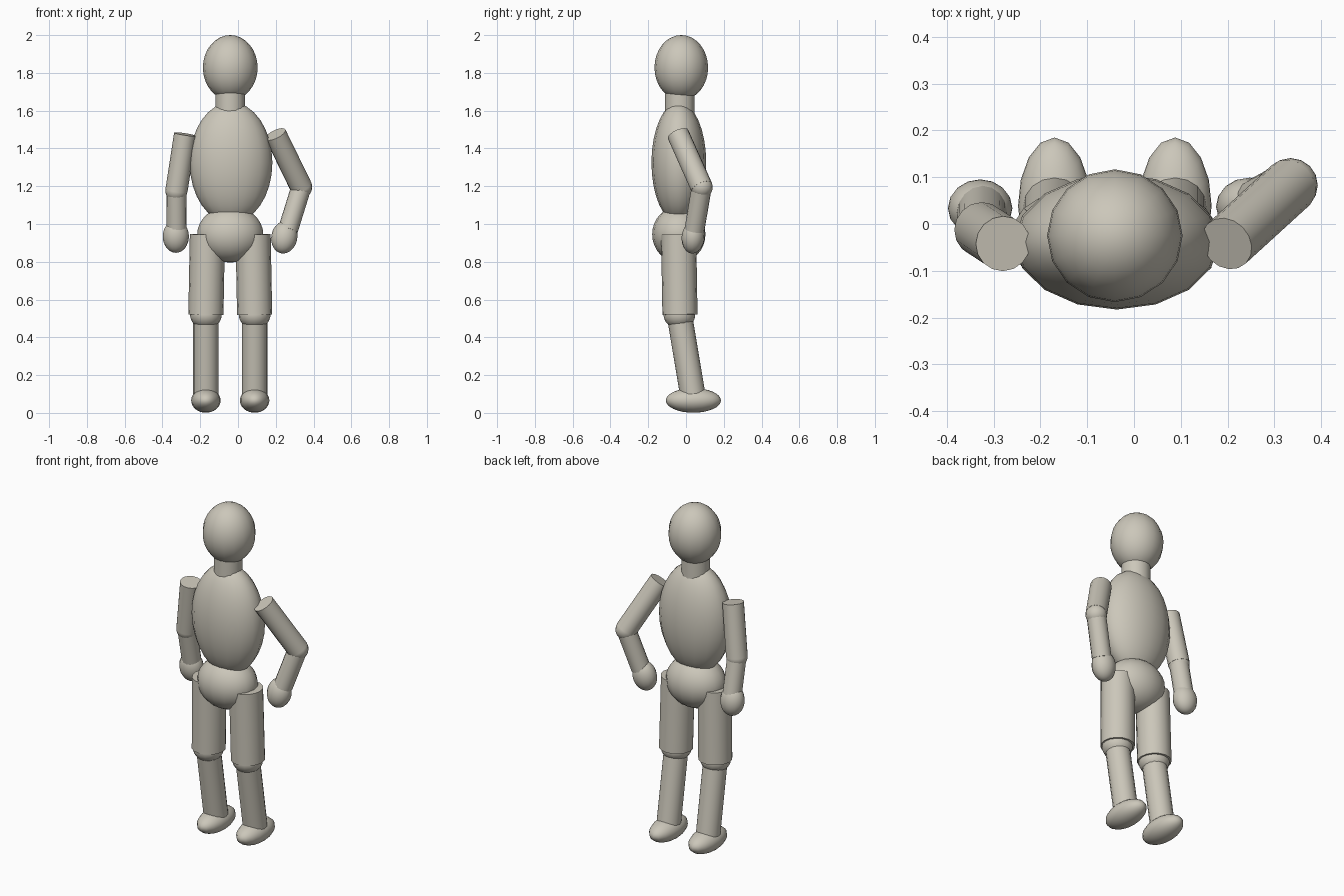
import bpy
from mathutils import Vector

if "Cube" in bpy.data.objects:
    bpy.data.objects.remove(bpy.data.objects["Cube"])

clay = bpy.data.materials.new("warm_grey_clay")
clay.diffuse_color = (0.60, 0.57, 0.49, 1.0)
clay.use_nodes = True
clay.node_tree.nodes["Principled BSDF"].inputs["Base Color"].default_value = clay.diffuse_color


def finish(name):
    ob = bpy.context.object
    ob.name = name
    ob.data.materials.append(clay)
    bpy.ops.object.shade_smooth_by_angle(angle=0.9)
    return ob


def ellipsoid(name, centre, radii, axis=(0, 0, 1)):
    """Stretched ball whose long axis follows the given direction."""
    bpy.ops.mesh.primitive_uv_sphere_add(segments=16, ring_count=16, radius=1, location=centre)
    ob = finish(name)
    ob.scale = radii
    ob.rotation_mode = 'QUATERNION'
    ob.rotation_quaternion = Vector((0, 0, 1)).rotation_difference(Vector(axis))
    return ob


def limb(name, start, end, radius):
    """Flat-ended cylinder between two joints."""
    a, b = Vector(start), Vector(end)
    bpy.ops.mesh.primitive_cylinder_add(vertices=16, radius=radius, depth=(b - a).length,
                                        location=(a + b) / 2)
    ob = finish(name)
    ob.rotation_mode = 'QUATERNION'
    ob.rotation_quaternion = Vector((0, 0, 1)).rotation_difference(a - b)
    return ob


# Head and trunk
MID = -0.041
ellipsoid("head", (MID, -0.025, 1.828), (0.145, 0.142, 0.172))
limb("neck", (MID, -0.033, 1.75), (MID, -0.033, 1.55), 0.079)
ellipsoid("torso", (MID + 0.004, -0.038, 1.325), (0.219, 0.145, 0.32))
ellipsoid("pelvis", (MID, -0.038, 0.945), (0.175, 0.141, 0.149))

# Legs
for side, s in (("left", 1), ("right", -1)):
    x = MID + s * 0.129
    limb(side + "_thigh", (x - s * 0.008, -0.039, 0.945), (x, -0.032, 0.52), 0.093)
    ellipsoid(side + "_knee", (x, -0.035, 0.52), (0.084, 0.084, 0.075))
    limb(side + "_shin", (x, -0.032, 0.50), (x, 0.035, 0.10), 0.067)
    ellipsoid(side + "_foot", (x, 0.039, 0.066), (0.078, 0.146, 0.065))

# Arms: shoulder, elbow, wrist, hand centre
arms = {
    "left": ((0.198, -0.042, 1.475), (0.335, 0.083, 1.195),
             (0.265, 0.045, 0.97), (0.245, 0.038, 0.93)),
    "right": ((-0.28, -0.042, 1.475), (-0.326, -0.012, 1.175),
              (-0.325, 0.030, 0.97), (-0.329, 0.034, 0.934)),
}
for side, (shoulder, elbow, wrist, hand) in arms.items():
    limb(side + "_upper_arm", shoulder, elbow, 0.059)
    ellipsoid(side + "_elbow", elbow, (0.058, 0.058, 0.058))
    limb(side + "_forearm", elbow, wrist, 0.053)
    ellipsoid(side + "_hand", hand, (0.069, 0.061, 0.087),
              Vector(elbow) - Vector(wrist) + Vector((0, 0, 0.15)))
